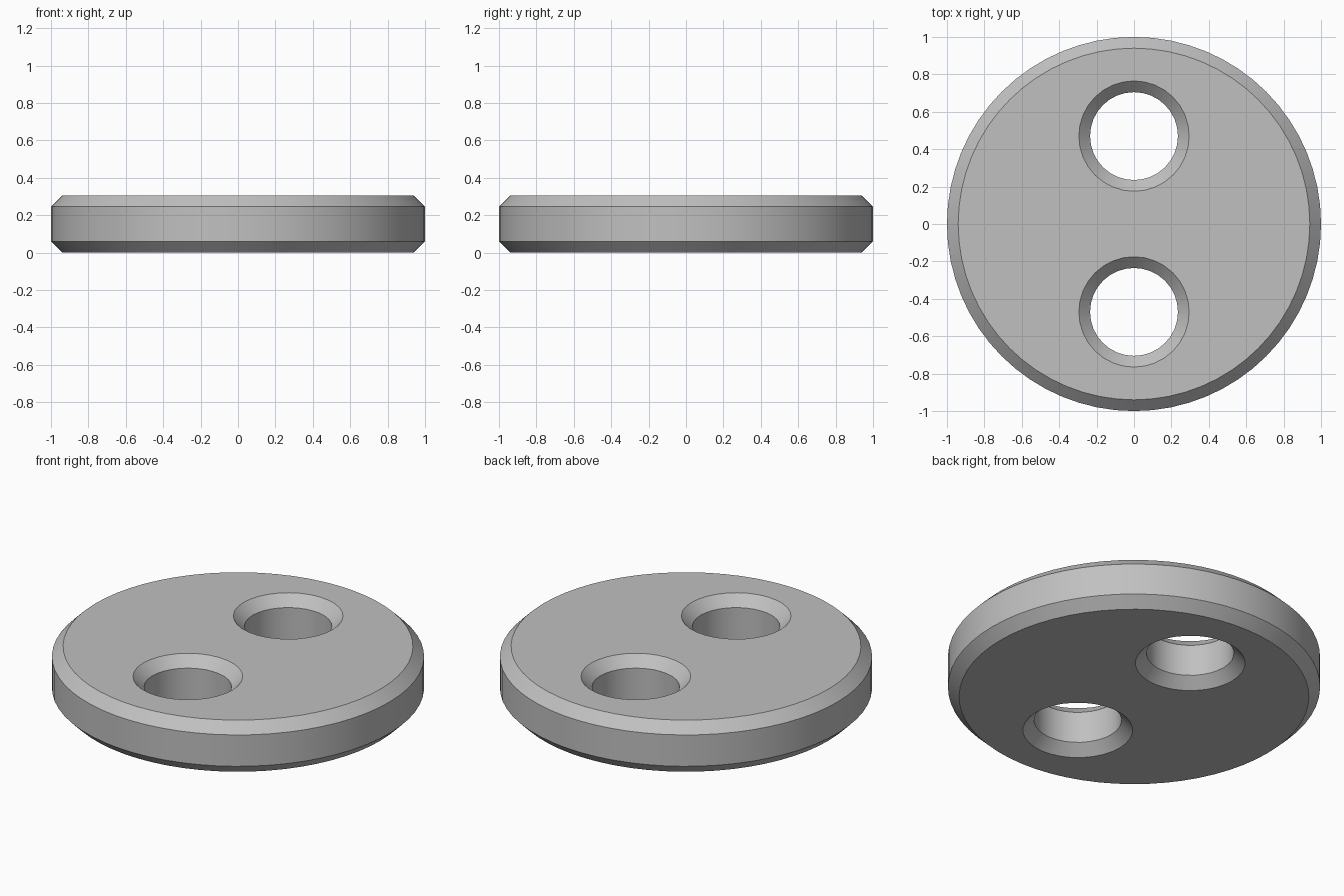
import bpy
import bmesh
import math

cube = bpy.data.objects.get("Cube")
if cube:
    bpy.data.objects.remove(cube, do_unlink=True)

HEIGHT, CHAMFER = 0.306, 0.06
HOLE_OFFSET, HOLE_RADIUS = 0.47, 0.235

grey = bpy.data.materials.new("plain grey")
grey.use_nodes = True
colour = (0.53, 0.53, 0.53, 1)
grey.diffuse_color = colour
grey.node_tree.nodes["Principled BSDF"].inputs["Base Color"].default_value = colour

bm = bmesh.new()


def ring(radius, y, z, count):
    """Closed loop of edges around a vertical axis."""
    angles = [2 * math.pi * i / count for i in range(count)]
    verts = [bm.verts.new((radius * math.cos(a), y + radius * math.sin(a), z))
             for a in angles]
    return [bm.edges.new((verts[i], verts[(i + 1) % count])) for i in range(count)]


def chamfered_wall(end_radius, wall_radius, y, count):
    """Upright wall chamfered at both ends; returns its bottom and top loops."""
    levels = [(end_radius, 0), (wall_radius, CHAMFER),
              (wall_radius, HEIGHT - CHAMFER), (end_radius, HEIGHT)]
    loops = [ring(r, y, z, count) for r, z in levels]
    for low, high in zip(loops, loops[1:]):
        for a, b in zip(low, high):
            bm.faces.new((a.verts[0], a.verts[1], b.verts[1], b.verts[0]))
    return loops[0], loops[-1]


# Outer rim and the two countersunk through holes
walls = [chamfered_wall(1 - CHAMFER, 1, 0, 64)]
for side in (-1, 1):
    walls.append(chamfered_wall(HOLE_RADIUS + CHAMFER, HOLE_RADIUS,
                                side * HOLE_OFFSET, 32))

# Flat bottom and top with the hole openings left clear
for cap in zip(*walls):
    bmesh.ops.triangle_fill(bm, use_beauty=True, use_dissolve=False,
                            edges=[e for loop in cap for e in loop])
bmesh.ops.recalc_face_normals(bm, faces=bm.faces)

mesh = bpy.data.meshes.new("two_hole_disc")
bm.to_mesh(mesh)
bm.free()
mesh.materials.append(grey)
disc = bpy.data.objects.new("two_hole_disc", mesh)
bpy.context.collection.objects.link(disc)

# Smooth round walls, crisp chamfer edges
bpy.ops.object.select_all(action="DESELECT")
disc.select_set(True)
bpy.context.view_layer.objects.active = disc
bpy.ops.object.shade_smooth_by_angle(angle=math.radians(30))
